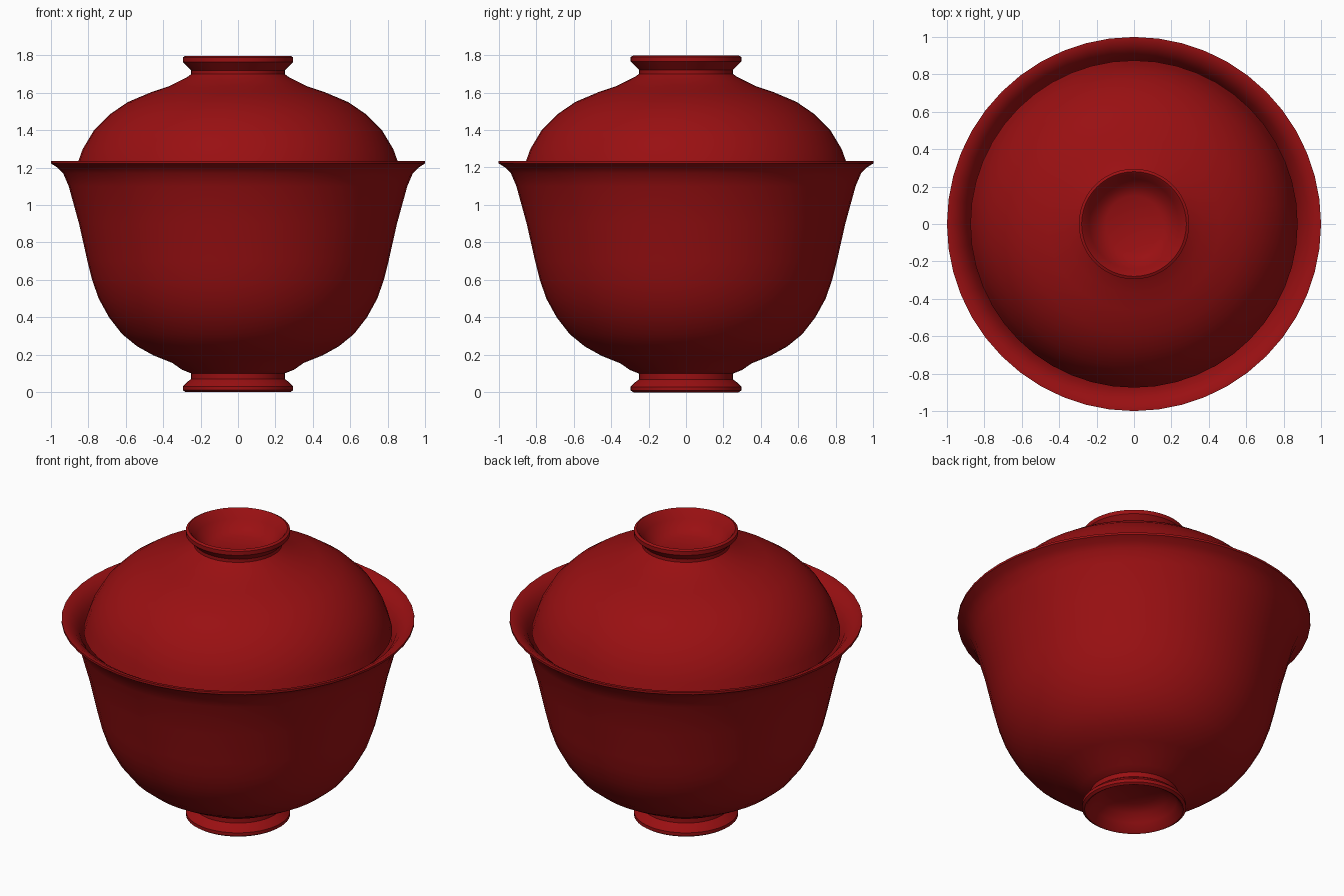
import bpy
import math

cube = bpy.data.objects.get("Cube")
if cube:
    bpy.data.objects.remove(cube, do_unlink=True)

SEGMENTS = 48

glaze = bpy.data.materials.new("deep red glaze")
glaze.use_nodes = True
colour = (0.32, 0.005, 0.006, 1)
glaze.diffuse_color = colour
glaze.node_tree.nodes["Principled BSDF"].inputs["Base Color"].default_value = colour


def lathe(name, profile):
    """Spin a closed (radius, height) profile around z."""
    verts, faces, rings = [], [], []
    for r, z in profile:
        start = len(verts)
        count = SEGMENTS if r > 0 else 1
        for i in range(count):
            a = 2 * math.pi * i / SEGMENTS
            verts.append((r * math.cos(a), r * math.sin(a), z))
        rings.append([start + i % count for i in range(SEGMENTS)])
    for low, high in zip(rings, rings[1:]):
        for i in range(SEGMENTS):
            j = (i + 1) % SEGMENTS
            face = dict.fromkeys((low[i], low[j], high[j], high[i]))
            faces.append(tuple(face))
    mesh = bpy.data.meshes.new(name)
    mesh.from_pydata(verts, [], faces)
    mesh.materials.append(glaze)
    obj = bpy.data.objects.new(name, mesh)
    bpy.context.collection.objects.link(obj)
    bpy.ops.object.select_all(action="DESELECT")
    obj.select_set(True)
    bpy.context.view_layer.objects.active = obj
    bpy.ops.object.shade_smooth_by_angle(angle=math.radians(40))
    return obj


# Bowl: hollow foot, rounded wall, flared lip, then the inner wall
lathe("bowl", [
    (0, 0.12), (0.15, 0.12), (0.20, 0.09), (0.24, 0.05), (0.27, 0.005),
    (0.28, 0), (0.295, 0.01), (0.295, 0.03), (0.27, 0.055), (0.25, 0.07),
    (0.25, 0.10), (0.30, 0.12), (0.35, 0.155), (0.45, 0.195), (0.54, 0.245),
    (0.62, 0.31), (0.69, 0.40), (0.745, 0.50), (0.78, 0.60), (0.805, 0.70),
    (0.85, 0.90), (0.905, 1.10), (0.935, 1.17), (0.965, 1.20), (1.0, 1.222),
    (1.0, 1.235), (0.98, 1.235), (0.935, 1.21), (0.90, 1.17), (0.87, 1.10),
    (0.815, 0.90), (0.77, 0.70), (0.71, 0.50), (0.65, 0.40), (0.57, 0.31),
    (0.42, 0.235), (0.25, 0.19), (0, 0.18),
])

# Lid: underside, dome seated inside the lip, and dished knob on top
lathe("lid", [
    (0, 1.60), (0.30, 1.58), (0.52, 1.52), (0.68, 1.42), (0.78, 1.29),
    (0.83, 1.15), (0.86, 1.14), (0.875, 1.16), (0.855, 1.23), (0.83, 1.30),
    (0.77, 1.40), (0.685, 1.485), (0.59, 1.55), (0.46, 1.605), (0.37, 1.635),
    (0.32, 1.66), (0.27, 1.685), (0.25, 1.70), (0.25, 1.72), (0.275, 1.745),
    (0.295, 1.765), (0.295, 1.79), (0.28, 1.798), (0.27, 1.79),
    (0.24, 1.745), (0.20, 1.70), (0.15, 1.675), (0, 1.675),
])
